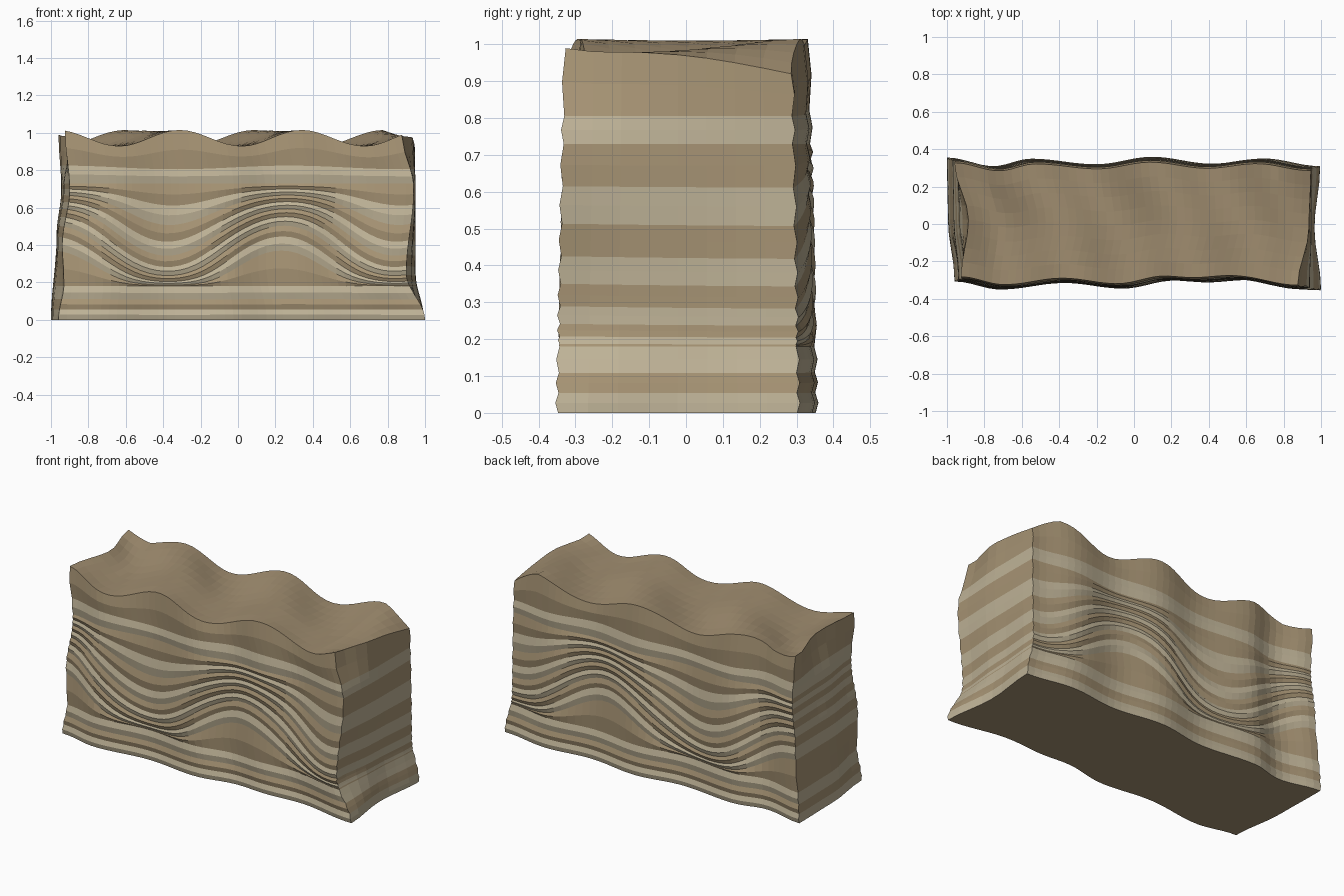
import bpy, bmesh, math

if "Cube" in bpy.data.objects:
    bpy.data.objects.remove(bpy.data.objects["Cube"])

NX, NY = 44, 8           # columns along x and y
FOLDS = 9                # folded beds between the flat base and flat cap beds


def interp(pts, t):
    """Smooth interpolation through (t, value) points."""
    if t <= pts[0][0]:
        return pts[0][1]
    for (a, va), (b, vb) in zip(pts, pts[1:]):
        if t <= b:
            s = (1 - math.cos(math.pi * (t - a) / (b - a))) / 2
            return va + (vb - va) * s
    return pts[-1][1]


# Wavy plan outline of the long faces
FRONT = [(-1, -.30), (-.75, -.343), (-.4, -.308), (-.08, -.338), (.2, -.295),
         (.38, -.305), (.6, -.292), (1, -.347)]
BACK = [(-1, .348), (-.75, .302), (-.55, .342), (-.2, .312), (.1, .352),
        (.42, .315), (.7, .343), (1, .302)]
# End-face profiles (z, x) at front, middle and back
LEFT = [[(0, -.96), (.2, -.93), (.4, -.94), (.7, -.90), (1, -.925)],
        [(0, -.995), (.45, -.965), (.7, -.935), (1, -.885)],
        [(0, -1.0), (.45, -.97), (.7, -.945), (1, -.96)]]
RIGHT = [[(0, 1.0), (.25, .90), (.7, .94), (1, .875)],
         [(0, .965), (.25, .93), (.7, .95), (1, .935)],
         [(0, .995), (.25, .95), (.5, .95), (1, .945)]]


def end_x(profiles, v, z):
    return interp([(k - 1, interp(p, z)) for k, p in enumerate(profiles)], v)


def top_z(x, y):
    """Diagonal ripples over the top, with tilted ends."""
    z = .972 + .043 * math.cos(2 * math.pi / .69 * (x - .1 + .47 * (y - .3)))
    z -= .004 * (1 - (y / .31) ** 2)
    end = max(0, abs(x) - .78) / .17
    w = max(0, (y + .31) / .62)
    return z + end * (.06 * w if x < 0 else -.055 * math.sqrt(w))


# Bed boundaries: flat, folded, flat, rippled top
def bed_fold(t):
    def z(x, y):
        f = math.cos(2 * math.pi * (x - .28 - .08 * y) / 1.26)
        return .18 + .55 * t ** (2 ** (-1.05 * f))
    return z


def bed_flat(h):
    return lambda x, y: h + .012 * h * math.cos(5 * x - 1.4)


beds = [lambda x, y: 0.0, bed_flat(.055), bed_flat(.11)]
beds += [bed_fold(k / FOLDS) for k in range(FOLDS + 1)]
beds += [bed_flat(.815), top_z]
ROWS = 2 * len(beds) - 1   # a bulged ring in the middle of every bed

bm = bmesh.new()
cache = {}


def vert(i, j, r):
    if (i, j, r) in cache:
        return cache[i, j, r]
    u, v = 2 * i / NX - 1, 2 * j / NY - 1
    nx, ny = .95 * u, .31 * v
    lo = beds[r // 2](nx, ny)
    hi = beds[(r + 1) // 2](nx, ny)
    z = (lo + hi) / 2
    bulge = min(.008, .22 * (hi - lo))
    xl, xr = end_x(LEFT, v, z), end_x(RIGHT, v, z)
    x = xl + (xr - xl) * (u + 1) / 2
    f, b = interp(FRONT, u), interp(BACK, u)
    y = (f + (b - f) * (v + 1) / 2) * (1 - .06 * z)
    y += bulge * ((j == NY) - (j == 0))
    cache[i, j, r] = bm.verts.new((x, y, z))
    return cache[i, j, r]


# Side bands, alternating material per bed
loop = ([(i, 0) for i in range(NX)] + [(NX, j) for j in range(NY)]
        + [(i, NY) for i in range(NX, 0, -1)] + [(0, j) for j in range(NY, 0, -1)])
for r in range(ROWS - 1):
    for a, b in zip(loop, loop[1:] + loop[:1]):
        face = bm.faces.new((vert(*a, r), vert(*b, r), vert(*b, r + 1), vert(*a, r + 1)))
        face.material_index = (r // 2) % 2

# Rippled top surface
for i in range(NX):
    for j in range(NY):
        face = bm.faces.new([vert(i + a, j + b, ROWS - 1)
                             for a, b in ((0, 0), (1, 0), (1, 1), (0, 1))])
        face.material_index = 2

# Flat underside
bm.faces.new([vert(*p, 0) for p in reversed(loop)]).material_index = 1

mesh = bpy.data.meshes.new("folded_rock_block")
bm.to_mesh(mesh)
bm.free()
for name, col in (("pale_bed", (.52, .45, .31)), ("tan_bed", (.385, .295, .175)),
                  ("top_soil", (.35, .265, .16))):
    mat = bpy.data.materials.new(name)
    mat.diffuse_color = (*col, 1)
    mat.use_nodes = True
    mat.node_tree.nodes["Principled BSDF"].inputs["Base Color"].default_value = mat.diffuse_color
    mesh.materials.append(mat)
block = bpy.data.objects.new("folded_rock_block", mesh)
bpy.context.collection.objects.link(block)
